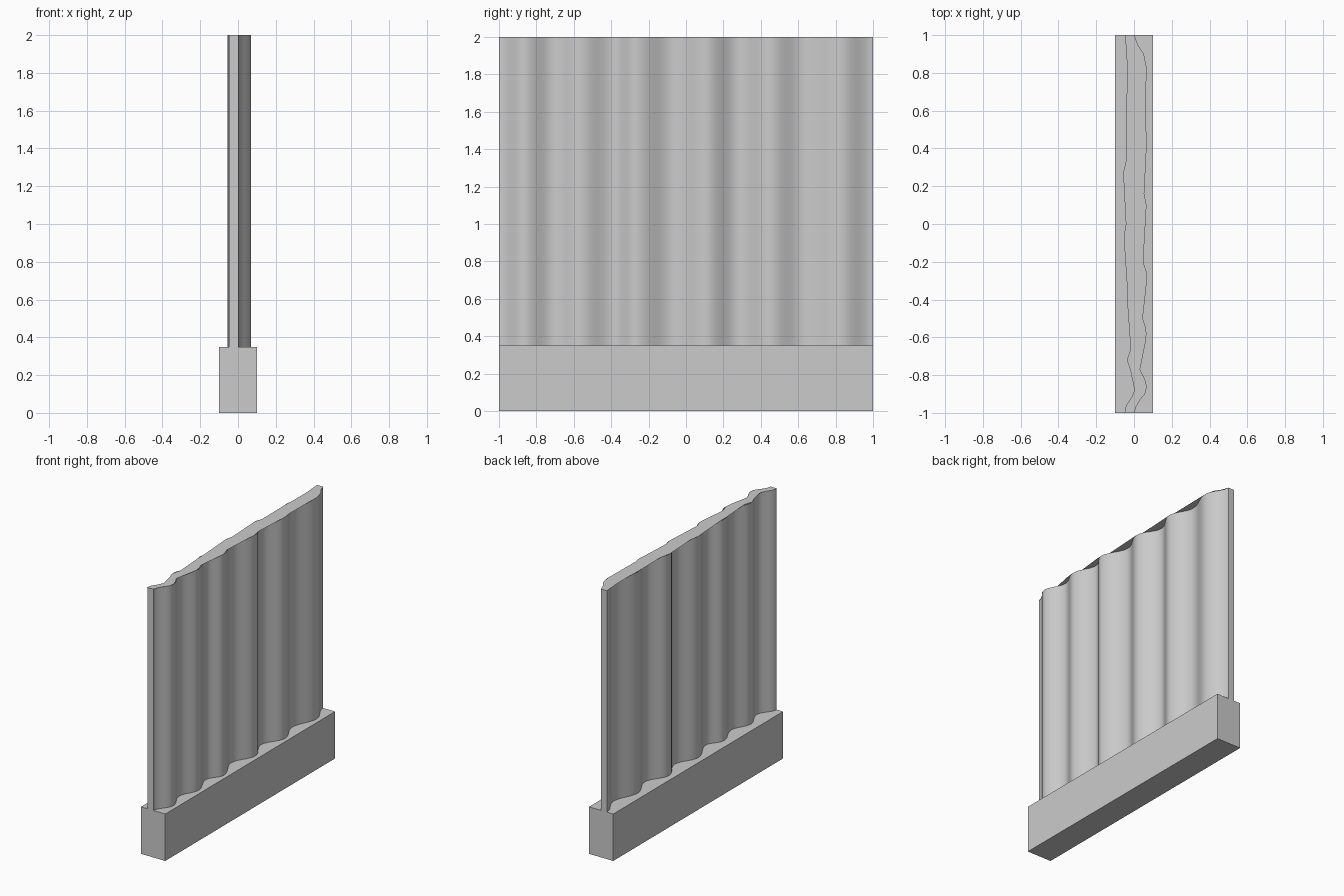
import bpy, bmesh
from math import radians, cos, pi

if "Cube" in bpy.data.objects:
    bpy.data.objects.remove(bpy.data.objects["Cube"])

# alternating troughs and crests of the corrugation: (y, x of the right-hand skin)
WAVE = [(-1, .002), (-.86, .068), (-.71, .013), (-.56, .067), (-.39, .01), (-.265, .069),
        (-.07, -.004), (.11, .066), (.28, -.006), (.455, .07), (.63, .006), (.83, .066), (1, .002)]
THICK = .05

# outline of the flat top closing, which bridges the troughs: (y, x)
CAP_RIGHT = [(-1, .003), (-.97, .01), (-.93, .033), (-.9, .058), (-.86, .068), (-.82, .057),
             (-.77, .032), (-.63, .06), (-.58, .066), (-.54, .06), (-.5, .046),
             (-.31, .067), (-.26, .069), (-.2, .049), (.1, .066), (.16, .054),
             (.4, .066), (.46, .07), (.51, .061), (.83, .066), (.9, .052), (.95, .02), (1, .002)]
CAP_LEFT = [(-1, -.05), (-.96, -.042), (-.92, -.014), (-.88, .003), (-.78, -.018), (-.72, -.037),
            (-.66, -.018), (-.42, -.035), (-.37, -.034), (-.07, -.054), (0, -.043),
            (.27, -.057), (.35, -.039), (.6, -.042), (.7, -.038), (.85, -.037), (1, -.047)]


def wave(steps=10):
    # half-cosine blend between neighbouring troughs and crests
    out = []
    for (y0, x0), (y1, x1) in zip(WAVE, WAVE[1:]):
        for k in range(steps):
            t = k / steps
            out.append((x0 + (x1 - x0) * (1 - cos(pi * t)) / 2, y0 + (y1 - y0) * t))
    return out + [(WAVE[-1][1], WAVE[-1][0])]


def finish(bm, name):
    bmesh.ops.recalc_face_normals(bm, faces=bm.faces)
    mesh = bpy.data.meshes.new(name)
    bm.to_mesh(mesh)
    bm.free()
    obj = bpy.data.objects.new(name, mesh)
    bpy.context.collection.objects.link(obj)
    return obj


# plinth
bm = bmesh.new()
bmesh.ops.create_cube(bm, size=1)
for v in bm.verts:
    v.co.x *= .2
    v.co.y *= 2
    v.co.z = (v.co.z + .5) * .35
finish(bm, "base_block")

# corrugated sheet with a flat top closing
bm = bmesh.new()
right = wave()
outline = right + [(x - THICK, y) for x, y in reversed(right)]
low = [bm.verts.new((x, y, .35)) for x, y in outline]
high = [bm.verts.new((x, y, 2)) for x, y in outline]
n = len(outline)
for i in range(n):
    j = (i + 1) % n
    bm.faces.new((low[i], low[j], high[j], high[i]))
sheet = finish(bm, "wavy_sheet")
bpy.context.view_layer.objects.active = sheet
sheet.select_set(True)
bpy.ops.object.shade_smooth_by_angle(angle=radians(30))

bm = bmesh.new()
bm.faces.new([bm.verts.new((x, y, 2)) for y, x in CAP_RIGHT + CAP_LEFT[::-1]])
cap = finish(bm, "top_cap")
if cap.data.polygons[0].normal.z < 0:
    cap.data.flip_normals()
